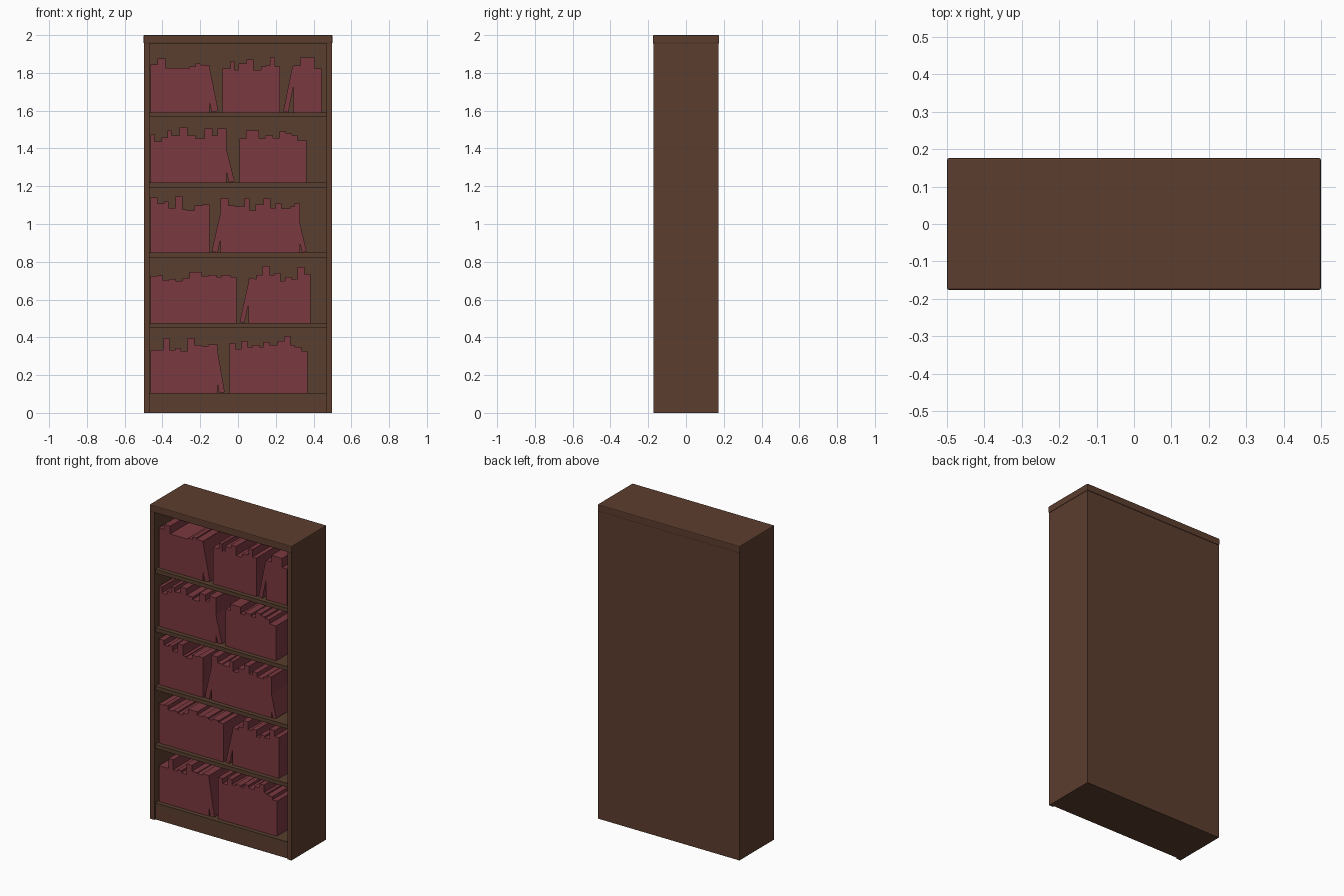
import bpy, bmesh, math
from mathutils import Matrix

if "Cube" in bpy.data.objects:
    bpy.data.objects.remove(bpy.data.objects["Cube"])


def material(name, rgb):
    m = bpy.data.materials.new(name)
    lin = [((c / 255 + 0.055) / 1.055) ** 2.4 for c in rgb]
    m.diffuse_color = (*lin, 1)
    m.use_nodes = True
    m.node_tree.nodes["Principled BSDF"].inputs["Base Color"].default_value = m.diffuse_color
    return m


WOOD = material("dark_wood", (92, 61, 46))
INNER = material("inner_wood", (88, 63, 46))
BOOK = material("book_red", (122, 56, 64))


def add_box(bm, lo, hi):
    """Box between two corners, returns its vertices."""
    size = [b - a for a, b in zip(lo, hi)]
    mid = [(a + b) / 2 for a, b in zip(lo, hi)]
    mat = Matrix.Translation(mid) @ Matrix.Diagonal((*size, 1))
    return bmesh.ops.create_cube(bm, size=1, matrix=mat)["verts"]


def finish(bm, name, mat):
    me = bpy.data.meshes.new(name)
    bm.to_mesh(me)
    bm.free()
    me.materials.append(mat)
    ob = bpy.data.objects.new(name, me)
    bpy.context.collection.objects.link(ob)
    return ob


def box(name, lo, hi, mat, bevel=0):
    bm = bmesh.new()
    add_box(bm, lo, hi)
    ob = finish(bm, name, mat)
    if bevel:
        b = ob.modifiers.new("edge", 'BEVEL')
        b.width = bevel
        b.segments = 2
    return ob


# Carcass
W, D, IN = 0.497, 0.1725, 0.468
FRONT = -0.163
box("left_side", (-W, -D, 0), (-IN, D, 1.957), WOOD)
box("right_side", (IN, -D, 0), (W, D, 1.957), WOOD)
box("back_board", (-IN, 0.162, 0), (IN, D, 1.957), WOOD)
box("back_lining", (-IN, 0.158, 0.08), (IN, 0.162, 1.957), INNER)
box("top_board", (-0.5, -0.176, 1.955), (0.5, 0.176, 2.0), WOOD, 0.005)
box("plinth", (-IN, FRONT, 0), (IN, 0.162, 0.08), WOOD)

# Shelves
PITCH = 0.3715
SHELF_TOPS = [0.105 + PITCH * i for i in range(5)]
for i, z in enumerate(SHELF_TOPS):
    box(f"shelf_{i + 1}", (-IN, FRONT, z - 0.025), (IN, 0.158, z), INNER)

BOOK_FRONT, BOOK_BACK = -0.135, 0.13


def fill_shelf(i, groups, leaning):
    """groups: start x and (width, height) pairs in mm.
    leaning: pivot x, width, height, angle (positive leans right)."""
    bm = bmesh.new()
    z = SHELF_TOPS[i]
    for start, books in groups:
        x = start / 1000
        for w, h in books:
            add_box(bm, (x, BOOK_FRONT, z), (x + w / 1000, BOOK_BACK, z + h / 1000))
            x += w / 1000
    for px, w, h, angle in leaning:
        x0 = -w if angle > 0 else 0
        verts = add_box(bm, (x0, BOOK_FRONT, 0), (x0 + w, BOOK_BACK, h))
        bmesh.ops.transform(bm, verts=verts, matrix=Matrix.Translation((px, 0, z))
                            @ Matrix.Rotation(angle, 4, 'Y'))
    finish(bm, f"books_{i + 1}", BOOK)


# Book rows, bottom to top
fill_shelf(0, [
    (-462, [(68, 228), (32, 291), (32, 228), (26, 238), (37, 223), (37, 291),
            (37, 254), (37, 249), (47, 258)]),
    (-45, [(32, 265), (32, 233), (32, 276), (26, 244), (37, 254), (21, 244), (32, 270),
           (42, 254), (37, 276), (32, 302), (21, 254), (37, 244), (32, 223)])],
    [(-0.1, 0.03, 0.25, -0.17)])
fill_shelf(1, [
    (-462, [(37, 249), (26, 254), (37, 228), (32, 233), (37, 223), (37, 238),
            (63, 270), (37, 249), (42, 254), (26, 244), (47, 254), (32, 244)]),
    (55, [(42, 233), (32, 254), (37, 302), (26, 254), (32, 265), (26, 223),
          (32, 244), (34, 233), (37, 297), (30, 260)])],
    [(0.034, 0.026, 0.24, 0.22)])
fill_shelf(2, [
    (-462, [(37, 291), (32, 260), (26, 270), (37, 238), (37, 297), (21, 228),
            (42, 223), (42, 249), (37, 254)]),
    (-92, [(42, 286), (32, 249), (53, 244), (26, 286), (32, 223), (42, 254),
           (37, 286), (26, 238), (32, 260), (44, 233), (26, 244), (29, 260)])],
    [(-0.108, 0.032, 0.22, 0.22), (0.34, 0.024, 0.16, -0.23)])
fill_shelf(3, [
    (-462, [(21, 254), (37, 217), (32, 238), (21, 276), (42, 249), (42, 291),
            (42, 249), (48, 233), (42, 286), (26, 249), (47, 286)]),
    (8, [(34, 233), (69, 275), (32, 233), (42, 249), (34, 235), (34, 270),
         (32, 260), (30, 249), (48, 222)])],
    [(-0.047, 0.03, 0.2, -0.25)])
fill_shelf(4, [
    (-462, [(37, 254), (42, 286), (126, 236), (32, 244), (26, 260), (48, 252)]),
    (-82, [(42, 233), (21, 270), (21, 223), (42, 260), (37, 281), (42, 223),
           (26, 244), (21, 249), (26, 291), (27, 244)]),
    (293, [(37, 249), (74, 291), (37, 233)])],
    [(-0.14, 0.037, 0.25, -0.2), (0.266, 0.027, 0.245, 0.2)])
